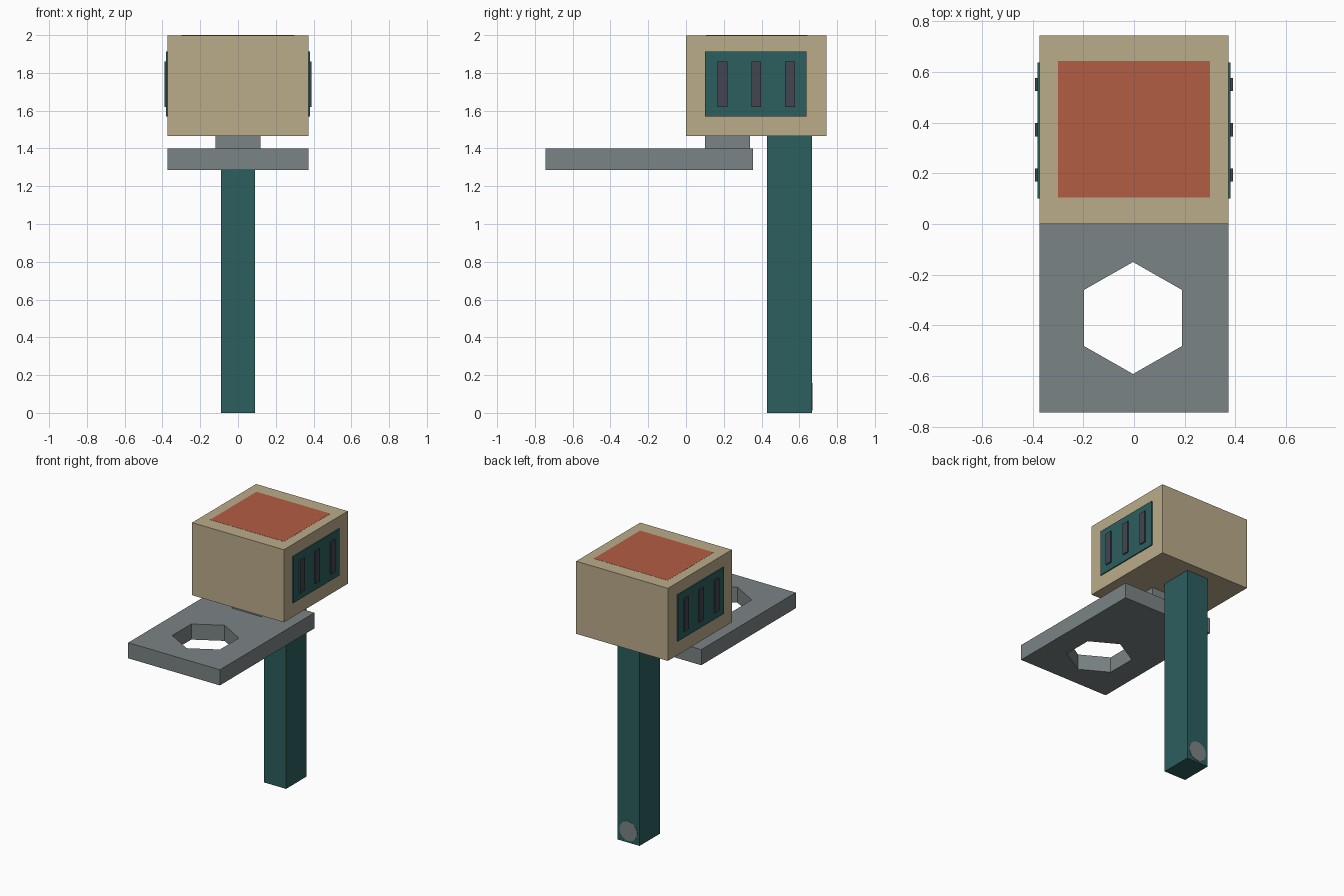
import bpy, bmesh, math
from mathutils import Matrix

if "Cube" in bpy.data.objects:
    bpy.data.objects.remove(bpy.data.objects["Cube"])


def srgb(r, g, b):
    lin = [(c / 255 / 12.92) if c < 10 else ((c / 255 + 0.055) / 1.055) ** 2.4 for c in (r, g, b)]
    return (*lin, 1.0)


def material(name, rgb):
    m = bpy.data.materials.new(name)
    m.diffuse_color = srgb(*rgb)
    m.use_nodes = True
    m.node_tree.nodes["Principled BSDF"].inputs["Base Color"].default_value = m.diffuse_color
    return m


tan = material("tan", (187, 172, 138))
teal = material("teal", (44, 94, 94))
gray = material("gray", (123, 131, 133))
red = material("brick red", (178, 93, 68))
dark = material("dark slate", (66, 70, 80))


def finish(name, bm, mat):
    bmesh.ops.recalc_face_normals(bm, faces=bm.faces)
    me = bpy.data.meshes.new(name)
    bm.to_mesh(me)
    bm.free()
    me.materials.append(mat)
    ob = bpy.data.objects.new(name, me)
    bpy.context.collection.objects.link(ob)
    return ob


def box(name, x, y, z, mat):
    """Box from (min, max) ranges."""
    bm = bmesh.new()
    bmesh.ops.create_cube(bm, size=1)
    for v in bm.verts:
        for i, (lo, hi) in enumerate((x, y, z)):
            v.co[i] = hi if v.co[i] > 0 else lo
    return finish(name, bm, mat)


# Main blocks
box("head", (-0.373, 0.373), (0, 0.743), (1.465, 1.999), tan)
box("handle", (-0.09, 0.09), (0.43, 0.668), (0, 1.465), teal)
box("neck", (-0.12, 0.12), (0.10, 0.34), (1.40, 1.465), gray)
box("top_panel", (-0.30, 0.30), (0.105, 0.643), (1.995, 2.0), red)

# Side panels with three slats each
for side, s in (("left", -1), ("right", 1)):
    box(side + "_panel", sorted((s * 0.37, s * 0.381)), (0.10, 0.637), (1.57, 1.912), teal)
    for i, y in enumerate((0.193, 0.372, 0.55)):
        box(f"{side}_slat_{i + 1}", sorted((s * 0.372, s * 0.39)),
            (y - 0.026, y + 0.026), (1.62, 1.86), dark)

# Front plate: ring of quads between outer border and hexagonal hole
outer = [(0, 0.355), (-0.373, 0.355), (-0.373, -0.743), (0, -0.743), (0.373, -0.743), (0.373, 0.355)]
inner = [(-0.004 + 0.224 * math.cos(math.radians(90 + 60 * k)),
          -0.371 + 0.221 * math.sin(math.radians(90 + 60 * k))) for k in range(6)]
bm = bmesh.new()
rings = [[bm.verts.new((x, y, z)) for x, y in pts]
         for pts, z in ((outer, 1.285), (outer, 1.40), (inner, 1.40), (inner, 1.285))]
for a, b in zip(rings, rings[1:] + rings[:1]):
    for k in range(6):
        n = (k + 1) % 6
        bm.faces.new((a[k], a[n], b[n], b[k]))
finish("front_plate", bm, gray)

# Round peg end near the foot of the handle
bm = bmesh.new()
bmesh.ops.create_cone(bm, cap_ends=True, segments=24, radius1=0.072, radius2=0.072, depth=0.006,
                      matrix=Matrix.Translation((0, 0.667, 0.085)) @ Matrix.Rotation(math.pi / 2, 4, 'X'))
finish("handle_peg", bm, gray)
